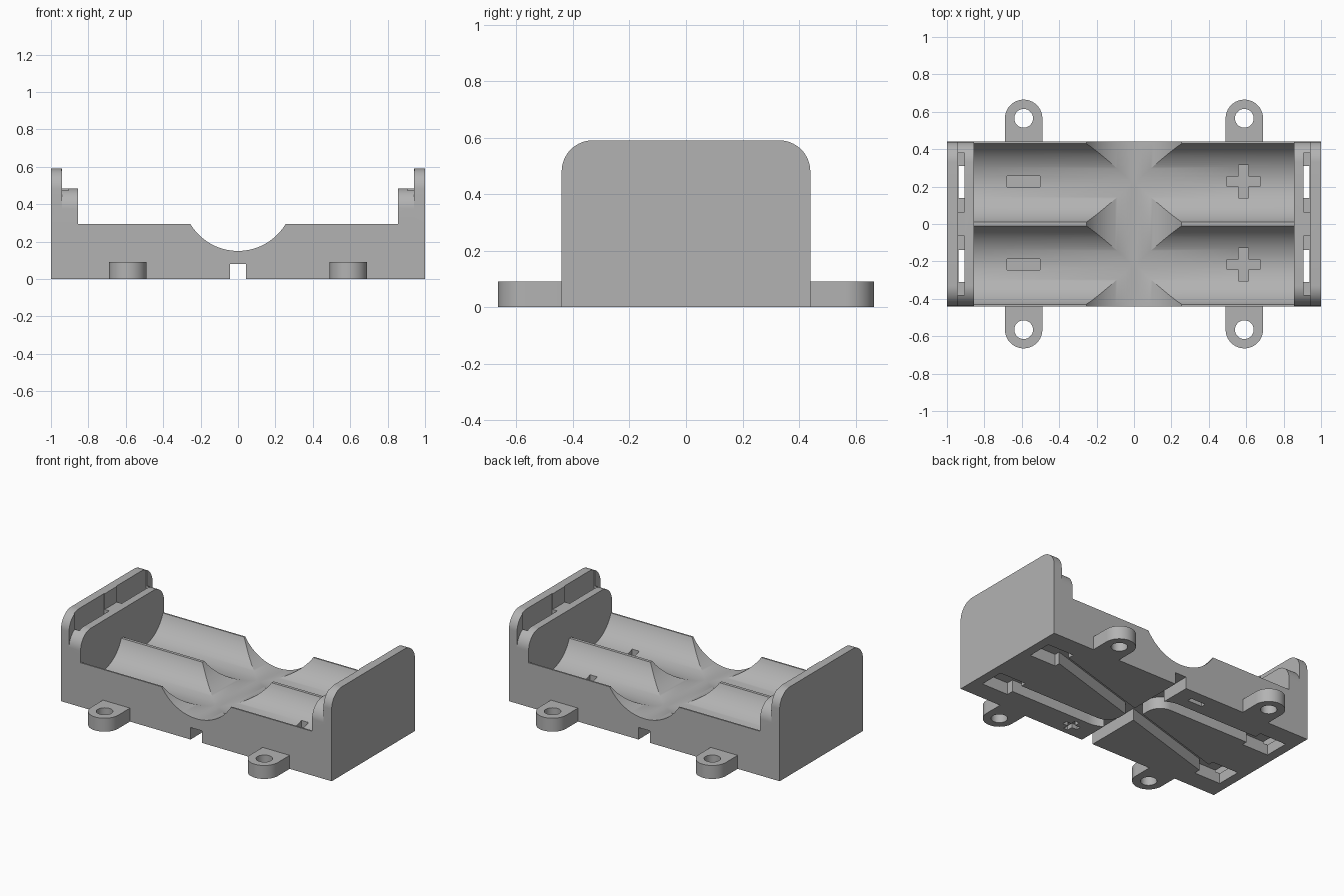
import bpy, bmesh
from math import sin, cos, pi, hypot
from mathutils import Matrix, Vector

if "Cube" in bpy.data.objects:
    bpy.data.objects.remove(bpy.data.objects["Cube"], do_unlink=True)

grey = bpy.data.materials.new("light grey plastic")
grey.use_nodes = True
colour = (0.45, 0.45, 0.45, 1)
grey.diffuse_color = colour
grey.node_tree.nodes["Principled BSDF"].inputs["Base Color"].default_value = colour


def finish(name, bm):
    bmesh.ops.recalc_face_normals(bm, faces=bm.faces)
    mesh = bpy.data.meshes.new(name)
    bm.to_mesh(mesh)
    bm.free()
    mesh.materials.append(grey)
    obj = bpy.data.objects.new(name, mesh)
    bpy.context.collection.objects.link(obj)
    return obj


def prism(name, points, low, high, axis="z"):
    """Extrude a flat outline along z (points are x, y) or x (points are y, z)."""
    place = (lambda a, b, c: (a, b, c)) if axis == "z" else (lambda a, b, c: (c, a, b))
    bm = bmesh.new()
    face = bm.faces.new([bm.verts.new(place(a, b, low)) for a, b in points])
    out = bmesh.ops.extrude_face_region(bm, geom=[face])
    move = Vector(place(0, 0, high - low))
    bmesh.ops.translate(bm, vec=move, verts=[v for v in out["geom"] if isinstance(v, bmesh.types.BMVert)])
    return finish(name, bm)


def box(name, x0, x1, y0, y1, z0, z1):
    x0, x1, y0, y1 = min(x0, x1), max(x0, x1), min(y0, y1), max(y0, y1)
    return prism(name, [(x0, y0), (x1, y0), (x1, y1), (x0, y1)], z0, z1)


def cylinder(name, centre, radius, length, axis, segments=96):
    bm = bmesh.new()
    turn = {"x": Matrix.Rotation(pi / 2, 4, "Y"), "y": Matrix.Rotation(pi / 2, 4, "X"), "z": Matrix()}[axis]
    bmesh.ops.create_cone(bm, cap_ends=True, segments=segments, radius1=radius, radius2=radius,
                          depth=length, matrix=Matrix.Translation(centre) @ turn)
    return finish(name, bm)


def arc(cx, cy, r, start, end, steps=16):
    return [(cx + r * cos(start + (end - start) * i / steps),
             cy + r * sin(start + (end - start) * i / steps)) for i in range(steps + 1)]


def strip(name, path, width, low, high):
    """Prism that follows a path with constant width."""
    left, right = [], []
    for i, (x, y) in enumerate(path):
        ax, ay = path[max(i - 1, 0)]
        bx, by = path[min(i + 1, len(path) - 1)]
        d = hypot(bx - ax, by - ay)
        nx, ny = -(by - ay) / d * width / 2, (bx - ax) / d * width / 2
        left.append((x + nx, y + ny))
        right.append((x - nx, y - ny))
    return prism(name, left + right[::-1], low, high)


def combine(target, tool, operation):
    mod = target.modifiers.new("cut", "BOOLEAN")
    mod.operation, mod.solver, mod.object = operation, "EXACT", tool
    bpy.context.view_layer.objects.active = target
    bpy.ops.object.modifier_apply(modifier=mod.name)
    bpy.data.objects.remove(tool, do_unlink=True)


def plate_outline(top, half=0.44, r=0.11):
    return ([(-half, 0), (half, 0)] + arc(half - r, top - r, r, 0, pi / 2)
            + arc(r - half, top - r, r, pi / 2, pi))


SIDES = (-1, 1)
holder = box("battery_holder", -1, 1, -0.44, 0.44, 0, 0.295)
adds, cuts = [], []

# End walls: low inner step and tall outer plate
for s in SIDES:
    for inner, top in ((0.855, 0.485), (0.94, 0.59)):
        a, b = sorted((s * inner, s))
        adds.append(prism("end_wall", plate_outline(top), a, b, "x"))

# Mounting tabs with screw holes
for sx in SIDES:
    for sy in SIDES:
        x, y = sx * 0.59, sy * 0.565
        outline = [(px, sy * py) for px, py in
                   [(x - 0.1, 0.42), (x + 0.1, 0.42)] + arc(x, 0.565, 0.1, 0, pi, 32)]
        adds.append(prism("mounting_tab", outline, 0, 0.09))
        cuts.append(cylinder("screw_hole", (x, y, 0.05), 0.05, 0.3, "z", 48))

# Battery troughs and the finger scoop across them
for s in SIDES:
    cuts.append(cylinder("trough", (0, s * 0.22, 0.375), 0.2245, 1.71, "x", 128))
cuts.append(cylinder("finger_scoop", (0, 0, 0.447), 0.297, 1.2, "y", 128))

# Contact slots from above, wire pockets from below
for sx in SIDES:
    for sy in SIDES:
        cuts.append(box("contact_slot", sx * 0.905, sx * 0.945, sy * 0.065, sy * 0.38, 0.07, 0.7))
        cuts.append(box("wire_pocket", sx * 0.74, sx * 0.937, sy * 0.14, sy * 0.31, -0.1, 0.08))

# Wire channels under the base
cuts.append(strip("diagonal_channel", [(-0.8, -0.24), (0.8, 0.24)], 0.085, -0.1, 0.08))
for s in SIDES:
    path = [(-0.8, 0.22)] + arc(-0.14, 0.08, 0.14, pi / 2, 0) + [(0, -0.5)]
    cuts.append(strip("bent_channel", [(s * x, s * y) for x, y in path], 0.085, -0.1, 0.08))


# Polarity marks in the troughs and under the base
def mark(x, y, size, thick, low, high, plus):
    cuts.append(box("mark", x - size, x + size, y - thick, y + thick, low, high))
    if plus:
        cuts.append(box("mark", x - thick, x + thick, y - size, y + size, low, high))


for s in SIDES:
    mark(-0.59, s * 0.222 + 0.005, 0.088, 0.03, 0.125, 0.25, False)
    mark(0.585, s * 0.222 + 0.005, 0.088, 0.026, 0.125, 0.25, True)
    mark(s * 0.2, s * -0.35, 0.055, 0.016, -0.05, 0.03, s > 0)

for tool in adds:
    combine(holder, tool, "UNION")
for tool in cuts:
    combine(holder, tool, "DIFFERENCE")

# Smooth curves, crisp edges
bpy.ops.object.select_all(action="DESELECT")
holder.select_set(True)
bpy.context.view_layer.objects.active = holder
bpy.ops.object.shade_smooth_by_angle(angle=pi / 7)
